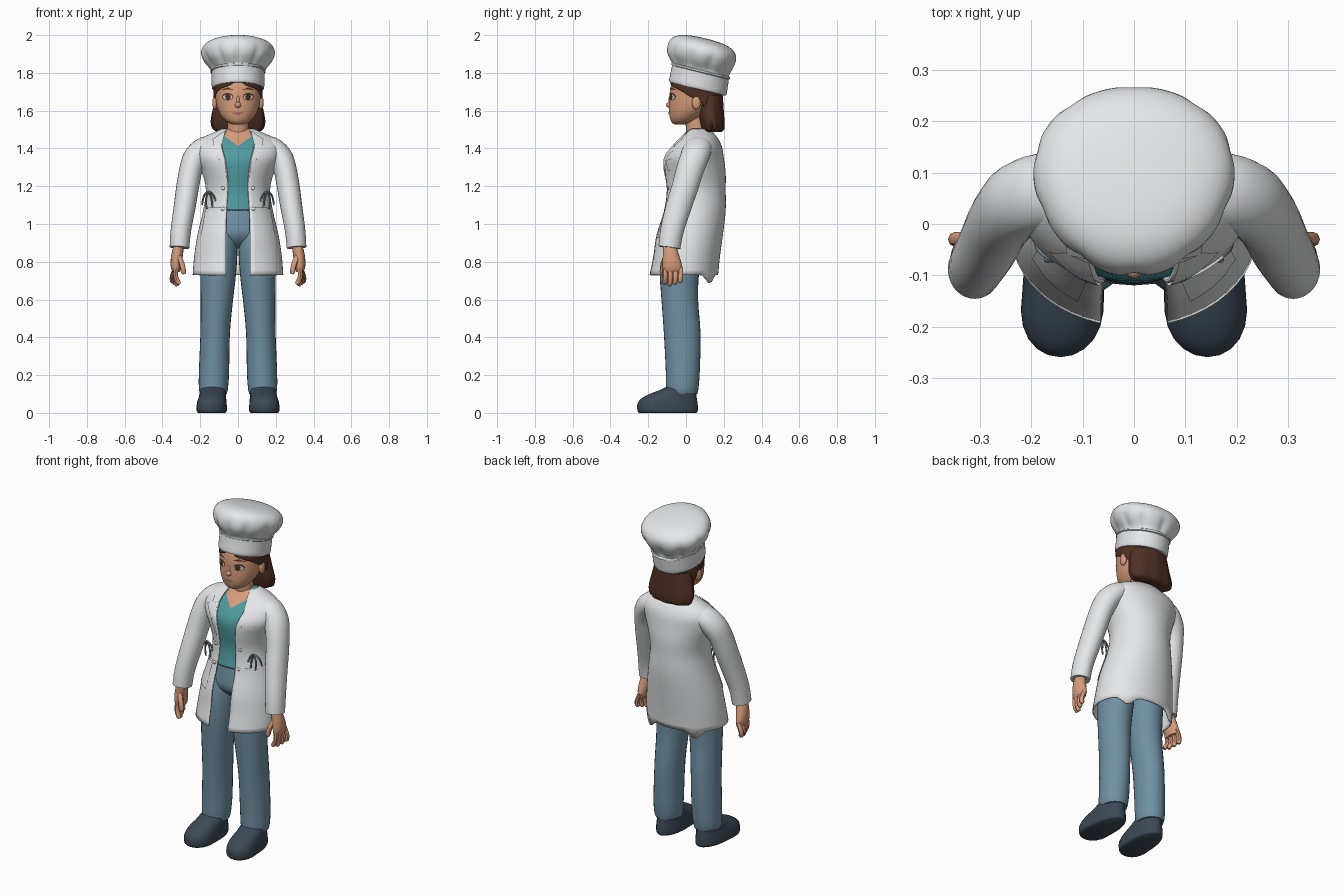
import bpy, bmesh, math
from mathutils import Vector, Matrix

cube = bpy.data.objects.get("Cube")
if cube:
    bpy.data.objects.remove(cube)
made = []


def material(name, r, g, b):
    m = bpy.data.materials.new(name)
    m.use_nodes = True
    m.diffuse_color = (r, g, b, 1)
    m.node_tree.nodes["Principled BSDF"].inputs["Base Color"].default_value = (r, g, b, 1)
    return m


white = material("white cloth", .8, .81, .82)
skin = material("skin", .68, .335, .2)
brown = material("hair brown", .08, .03, .018)
denim = material("trouser blue", .16, .28, .37)
teal = material("teal shirt", .078, .33, .35)
dark = material("shoe slate", .045, .065, .09)
eye_white = material("eye white", .7, .62, .56)
iris = material("eye brown", .06, .025, .015)
lip = material("lip", .45, .17, .12)
steel = material("steel grey", .2, .27, .31)


def finish(name, bm, mat, thick=0):
    bmesh.ops.recalc_face_normals(bm, faces=bm.faces)
    mesh = bpy.data.meshes.new(name)
    bm.to_mesh(mesh)
    bm.free()
    ob = bpy.data.objects.new(name, mesh)
    bpy.context.collection.objects.link(ob)
    mesh.materials.append(mat)
    if thick:
        mod = ob.modifiers.new("thickness", 'SOLIDIFY')
        mod.thickness, mod.offset = thick, -1
    made.append(ob)
    return ob


def refine(rings, k=3):
    """Catmull-Rom subdivision of a list of ring tuples."""
    out, last = [], len(rings) - 1
    for i in range(last):
        a, b, c, d = (rings[min(max(j, 0), last)] for j in range(i - 1, i + 3))
        for s in range(k):
            t = s / k
            out.append(tuple(q + t / 2 * (r - p + t * (2 * p - 5 * q + 4 * r - w + t * (3 * (q - r) + w - p)))
                             for p, q, r, w in zip(a, b, c, d)))
    return out + [tuple(rings[-1])]


def loft(name, rings, mat, n=28, gap=False, pleats=0, follow=False, thick=0):
    """Skin elliptical rings (x, y, z, rx, ry, extra); extra is a front gap angle or pleat depth."""
    bm, loops = bmesh.new(), []
    for i, r in enumerate(rings):
        u, v = Vector((1, 0, 0)), Vector((0, 1, 0))
        if follow:
            path = Vector(rings[min(i + 1, len(rings) - 1)][:3]) - Vector(rings[max(i - 1, 0)][:3])
            u = v.cross(path).normalized()
            v = path.normalized().cross(u)
        t0 = r[5] if gap else 0
        loop = []
        for j in range(n + 1 if gap else n):
            t = t0 + (2 * math.pi - 2 * t0) * j / n
            k = 1 - r[5] * abs(math.cos(pleats * t / 2)) ** 6 if pleats else 1
            loop.append(bm.verts.new(Vector(r[:3]) + u * r[3] * k * math.sin(t) - v * r[4] * k * math.cos(t)))
        loops.append(loop)
    for a, b in zip(loops, loops[1:]):
        for j in range(n):
            q = (j + 1) % len(a)
            bm.faces.new((a[j], a[q], b[q], b[j]))
    if not gap:
        bm.faces.new(loops[0])
        bm.faces.new(loops[-1])
    return finish(name, bm, mat, thick)


def front_y(rings, x, z):
    """Depth of a lofted surface's front at x, z."""
    z = min(max(z, rings[0][2]), rings[-1][2])
    for a, b in zip(rings, rings[1:]):
        if a[2] <= z <= b[2]:
            t = (z - a[2]) / max(b[2] - a[2], 1e-6)
            cy, rx, ry = (a[i] + t * (b[i] - a[i]) for i in (1, 3, 4))
            return cy - ry * math.sqrt(max(.02, 1 - (x / rx) ** 2))


def patch(name, rings, outline, off, mat):
    """Thin plate laid over the front of a lofted surface."""
    pts = []
    for p, q in zip(outline, outline[1:] + outline[:1]):
        pts += [Vector(p).lerp(Vector(q), s / 4) for s in range(4)]
    mid = sum(pts, Vector((0, 0))) / len(pts)
    bm = bmesh.new()
    put = lambda p: bm.verts.new((p.x, front_y(rings, p.x, p.y) - off, p.y))
    hub = put(mid)
    loops = [[put(mid.lerp(p, k / 4)) for p in pts] for k in range(1, 5)]
    for j in range(len(pts)):
        q = (j + 1) % len(pts)
        bm.faces.new((hub, loops[0][j], loops[0][q]))
        for a, b in zip(loops, loops[1:]):
            bm.faces.new((a[j], b[j], b[q], a[q]))
    return finish(name, bm, mat)


def oval(x, z, rx, rz):
    return [(x + rx * math.cos(i * math.pi / 6), z + rz * math.sin(i * math.pi / 6)) for i in range(12)]


def blob(name, centre, size, mat):
    bm = bmesh.new()
    bmesh.ops.create_uvsphere(bm, u_segments=16, v_segments=10, radius=1,
                              matrix=Matrix.Translation(centre) @ Matrix.Diagonal((*size, 1)))
    return finish(name, bm, mat)


def tube(name, points, radius, mat):
    rings = refine([(*p, radius, radius) for p in points])
    x, y, z, a, b = rings[-1]
    rings[-1] = (x, y, z, a * .6, b * .6)
    return loft(name, rings, mat, n=8, follow=True)


# Coat body, open at the front; last value is half the opening
coat = refine([(0, -.015, .73, .24, .185, .065), (0, 0, .83, .232, .18, .065), (0, .015, .94, .215, .18, .065),
               (0, .042, 1.07, .185, .168, .062), (0, .05, 1.18, .17, .16, .055), (0, .045, 1.27, .19, .165, .058),
               (0, .04, 1.35, .222, .16, .07), (0, .055, 1.41, .228, .135, .084), (0, .066, 1.45, .2, .105, .085),
               (0, .068, 1.48, .14, .08, .072), (0, .07, 1.505, .082, .06, .06)])
coat_body = loft("coat_body", [(*r[:5], math.asin(r[5] / r[3])) for r in coat], white, n=48, gap=True, thick=.008)
for v in coat_body.data.vertices:  # drooping back corners of the hem
    if v.co.z < .74 and v.co.y > .06:
        v.co.z -= max(0, .05 - abs(abs(v.co.x) - .15))

# Shirt, waist of the trousers and neck
shirt = [(x, y, z, rx - .012, ry - .012) for x, y, z, rx, ry, g in coat if z > 1.06]
loft("shirt", shirt, teal, n=48)
patch("shirt_hem", shirt, [(-.066, 1.071), (.066, 1.071), (.066, 1.08), (-.066, 1.08)], .003, dark)
patch("neckline", shirt, [(-.07, 1.462), (0, 1.412), (.07, 1.462), (.06, 1.503), (-.06, 1.503)], .004, skin)
loft("trouser_hips", refine([(0, .0, .87, .09, .05), (0, -.002, .91, .165, .095), (0, .004, .95, .178, .122),
                             (0, .018, 1.0, .175, .134), (0, .038, 1.08, .165, .142)]), denim)
loft("neck", refine([(0, .065, 1.44, .068, .06), (0, .055, 1.5, .056, .054), (0, .045, 1.58, .054, .054)]), skin)

# Head and face
head = refine([(0, -.035, 1.527, .025, .025), (0, -.015, 1.54, .058, .062), (0, 0, 1.57, .088, .087),
               (0, .02, 1.61, .108, .11), (0, .032, 1.66, .118, .12), (0, .037, 1.72, .12, .12),
               (0, .04, 1.78, .105, .105)])
loft("head", head, skin, n=48)
blob("nose", (0, -.089, 1.63), (.017, .017, .015), skin)
blob("nose_bridge", (0, -.083, 1.652), (.01, .01, .028), skin)
patch("mouth", head, [(-.036, 1.588), (-.01, 1.594), (.01, 1.594), (.036, 1.588), (0, 1.575)], .003, lip)
for s, side in ((1, "left"), (-1, "right")):
    patch(side + "_eyelid", head, oval(s * .055, 1.674, .03, .02), .002, iris)
    patch(side + "_eye", head, oval(s * .055, 1.672, .026, .014), .004, eye_white)
    patch(side + "_iris", head, oval(s * .053, 1.673, .015, .015), .006, iris)
    patch(side + "_eyebrow", head, [(s * .022, 1.71), (s * .055, 1.724), (s * .092, 1.708),
                                    (s * .055, 1.712)], .004, brown)
    blob(side + "_ear", (s * .122, .055, 1.642), (.014, .024, .036), skin)

# Hair: cap parted over the forehead, and a bob behind the neck
loft("hair_cap", refine([(0, .07, 1.58, .128, .125, 1.9), (0, .065, 1.64, .128, .13, 1.72),
                         (0, .058, 1.675, .129, .136, 1.3), (0, .05, 1.71, .13, .137, .9),
                         (0, .05, 1.74, .13, .137, .3), (0, .05, 1.78, .118, .125, .05)]),
     brown, n=40, gap=True, thick=.015)
loft("hair_bob", refine([(0, .14, 1.487, .105, .045, .12), (0, .142, 1.5, .134, .06, .1),
                         (0, .138, 1.54, .146, .066, .06), (0, .13, 1.6, .136, .07, .03),
                         (0, .125, 1.68, .115, .07, 0)]), brown, n=40, pleats=9)

# Tall pleated hat, narrower at the front and tipped backwards
hat = loft("hat", refine([(0, 0, 0, .128, .146, 0), (0, 0, .006, .138, .156, 0), (0, -.002, .05, .14, .156, 0),
                          (0, -.006, .095, .142, .156, .01), (0, -.014, .115, .152, .164, .05),
                          (0, -.022, .15, .182, .182, .06), (0, -.022, .19, .197, .188, .025),
                          (0, -.022, .225, .188, .177, .005), (0, -.022, .25, .155, .146, 0),
                          (0, -.02, .264, .1, .1, 0), (0, -.02, .27, .03, .03, 0)]), white, n=80, pleats=10)
for v in hat.data.vertices:
    if v.co.z > .1:
        v.co.x *= 1 + .5 * v.co.y
hat_band = loft("hat_band_fold", [(0, -.004, .088, .141, .155), (0, -.004, .092, .146, .16),
                                  (0, -.005, .1, .146, .16), (0, -.005, .104, .141, .155)], white, n=48)
for ob in (hat, hat_band):
    ob.data.transform(Matrix.Translation((0, .06, 1.715)) @ Matrix.Rotation(-.24, 4, 'X'))

for s, side in ((1, "left"), (-1, "right")):
    def flip(rings):
        return refine([(s * r[0], *r[1:]) for r in rings])

    # Sleeve and hand
    loft(side + "_sleeve", flip([(.1, .07, 1.42, .045, .062), (.17, .064, 1.405, .06, .075),
                                 (.222, .046, 1.355, .066, .075), (.249, .022, 1.29, .061, .073),
                                 (.266, -.004, 1.2, .06, .07), (.281, -.036, 1.1, .058, .068),
                                 (.302, -.073, .97, .054, .062), (.31, -.088, .875, .052, .058)]),
         white, follow=True)
    loft(side + "_palm", flip([(.31, -.088, .9, .027, .032), (.322, -.08, .84, .031, .042),
                               (.328, -.073, .78, .029, .052), (.328, -.07, .745, .018, .048)]), skin, n=16)
    for i in range(4):
        y = -.11 + .027 * i
        low = .672 + .008 * abs(i - 1)
        tube(f"{side}_finger_{i + 1}", [(s * .328, y, .77), (s * (.33 + .006 * i), y, .72),
                                        (s * (.31 + .011 * i), y - .004, low)], .0135, skin)
    tube(side + "_thumb", [(s * .32, -.1, .84), (s * .298, -.12, .79), (s * .286, -.126, .735)], .0145, skin)

    # Trouser leg and shoe
    loft(side + "_trouser_leg", flip([(.13, -.02, .1, .07, .08), (.13, -.02, .13, .077, .086),
                                      (.127, -.017, .22, .08, .09), (.121, -.02, .42, .078, .097),
                                      (.112, -.033, .6, .086, .097), (.104, -.035, .75, .095, .105),
                                      (.099, -.02, .9, .097, .115), (.09, .012, 1, .08, .115)]), denim)
    shoe = loft(side + "_shoe", flip([(.135, -.097, 0, .07, .152), (.135, -.097, .012, .078, .16),
                                      (.135, -.097, .055, .076, .158), (.134, -.08, .09, .071, .135),
                                      (.132, -.04, .122, .068, .096), (.13, -.02, .142, .06, .076)]), dark)
    for v in shoe.data.vertices:  # broad toe, turned slightly outwards
        wide = 1 + 3 * max(0, -.12 - v.co.y)
        v.co.x = s * .135 + (v.co.x - s * .135) * wide - s * .04 * (v.co.y + .06)

    # Lapels, pockets, buttons and pocket tools
    def shape(*pts):
        return [(s * x, z) for x, z in pts]
    patch(side + "_lapel", coat, shape((.06, 1.24), (.12, 1.36), (.165, 1.395), (.135, 1.415), (.088, 1.41),
                                       (.07, 1.34)), .006, white)
    patch(side + "_collar", coat, shape((.086, 1.42), (.13, 1.415), (.135, 1.45), (.066, 1.495)), .008, white)
    patch(side + "_hip_pocket", coat, shape((.09, 1.09), (.172, 1.085), (.198, .93), (.11, .925)), .008, white)
    patch(side + "_hip_pocket_edge", coat, shape((.09, 1.09), (.172, 1.085), (.174, 1.073), (.09, 1.077)),
          .012, white)
    for z in (1.08, 1.19):
        blob(side + "_button", (s * .08, front_y(coat, .08, z) - .003, z), (.01, .005, .01), white)
    y = front_y(coat, .14, 1.12) - .018
    tube(side + "_tool_arch", [(s * .11, y, 1.1), (s * .13, y, 1.15), (s * .155, y, 1.172),
                               (s * .18, y + .015, 1.15), (s * .19, y + .03, 1.1)], .005, steel)
    for x in (.135, .165):
        tube(side + "_tool_stem", [(s * .155, y, 1.172), (s * (x + .005), y, 1.13), (s * x, y, 1.08)], .005, steel)

patch("breast_pocket", coat, [(.11, 1.335), (.175, 1.35), (.168, 1.285), (.115, 1.28)], .006, white)

# Smooth shading with sharp edges kept
bpy.ops.object.select_all(action='DESELECT')
for ob in made:
    ob.select_set(True)
bpy.context.view_layer.objects.active = made[0]
bpy.ops.object.shade_smooth_by_angle(angle=math.radians(45))
